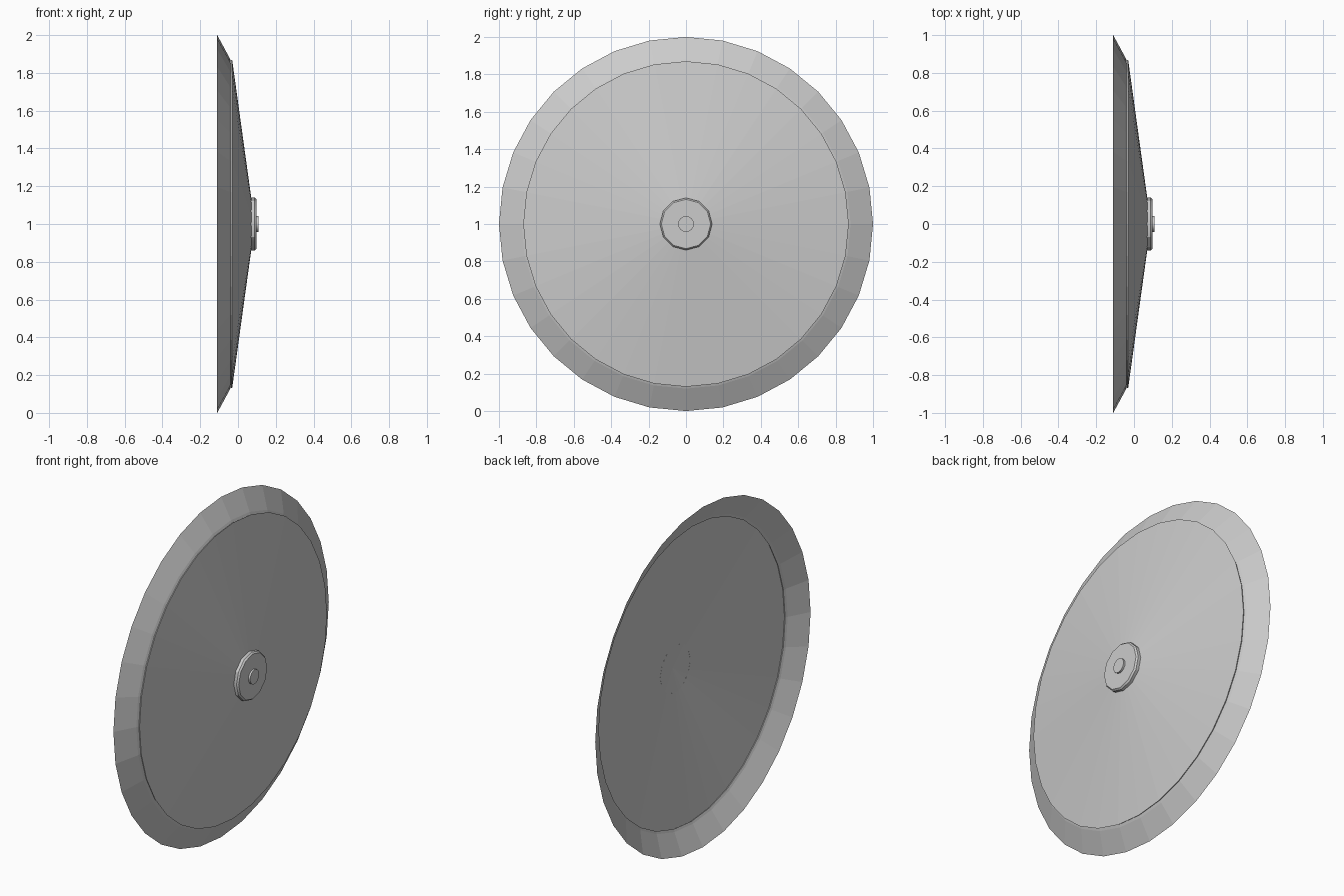
import bpy, bmesh
from math import sin, cos, tau

if "Cube" in bpy.data.objects:
    bpy.data.objects.remove(bpy.data.objects["Cube"])


def lathe(name, profile, sides, smooth=False):
    """Spin (x, radius) points round the x axis at z = 1; radius 0 closes to a point."""
    bm = bmesh.new()
    rings = []
    for x, r in profile:
        if r == 0:
            rings.append([bm.verts.new((x, 0, 1))] * sides)
        else:
            rings.append([bm.verts.new((x, r * sin(tau * i / sides), 1 + r * cos(tau * i / sides)))
                          for i in range(sides)])
    for a, b in zip(rings, rings[1:]):
        for i in range(sides):
            j = (i + 1) % sides
            bm.faces.new(dict.fromkeys((a[i], a[j], b[j], b[i])))
    bmesh.ops.recalc_face_normals(bm, faces=bm.faces)
    # Make the open shell face outward (+x)
    if sum(f.normal.x * f.calc_area() for f in bm.faces) < 0:
        bmesh.ops.reverse_faces(bm, faces=bm.faces)
    mesh = bpy.data.meshes.new(name)
    bm.to_mesh(mesh)
    bm.free()
    obj = bpy.data.objects.new(name, mesh)
    bpy.context.collection.objects.link(obj)
    if smooth:
        bpy.ops.object.select_all(action='DESELECT')
        obj.select_set(True)
        bpy.context.view_layer.objects.active = obj
        bpy.ops.object.shade_smooth_by_angle()
    return obj


# Flared outer rim, fine groove and shallow cone, one thin shell
lathe("dish", [(-0.11, 1.0), (-0.045, 0.88), (-0.039, 0.865),
               (-0.031, 0.87), (0.07, 0.14), (0.088, 0)], 32)

# Twelve-sided hub with a softened front edge
lathe("hub", [(0.07, 0.14), (0.088, 0.14), (0.097, 0.132), (0.097, 0)], 12, True)

# Small centre cap
lathe("centre_cap", [(0.095, 0.042), (0.108, 0.042), (0.108, 0)], 16, True)
